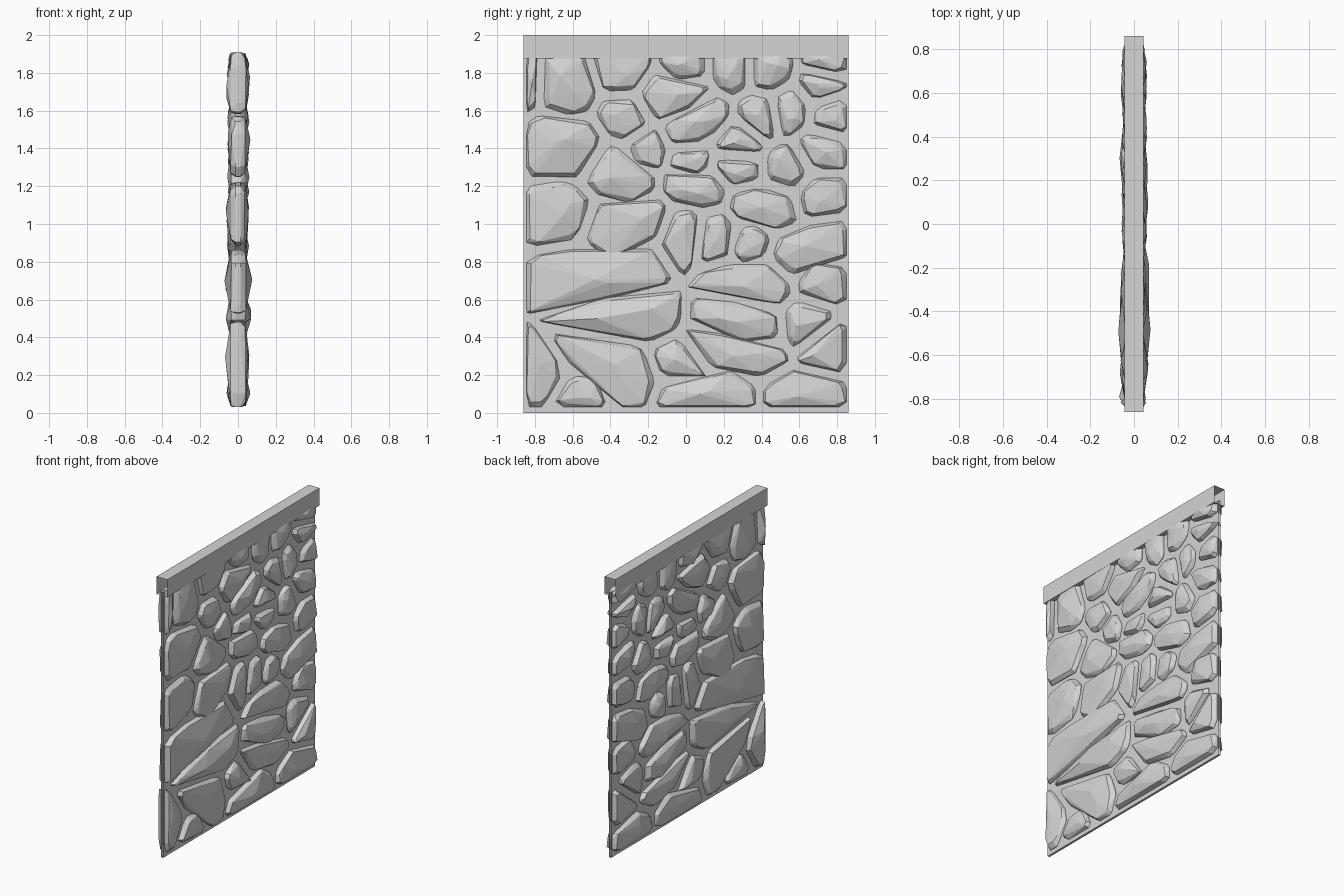
import bpy, bmesh, random
from mathutils import Vector

random.seed(7)
old = bpy.data.objects.get("Cube")
if old:
    bpy.data.objects.remove(old)

HALF_LENGTH = 0.86
MORTAR = 0.024

# Single stone colour
grey = bpy.data.materials.new("stone_grey")
grey.use_nodes = True
colour = (0.66, 0.66, 0.66, 1)
grey.diffuse_color = colour
grey.node_tree.nodes["Principled BSDF"].inputs["Base Color"].default_value = colour


def add_object(name, bm):
    bmesh.ops.recalc_face_normals(bm, faces=bm.faces)
    mesh = bpy.data.meshes.new(name)
    bm.to_mesh(mesh)
    bm.free()
    mesh.materials.append(grey)
    obj = bpy.data.objects.new(name, mesh)
    bpy.context.collection.objects.link(obj)


def open_tube(name, half_width, bottom, top):
    """Rectangular profile swept along y and left open at both ends."""
    bm = bmesh.new()
    profile = [(-half_width, bottom), (half_width, bottom),
               (half_width, top), (-half_width, top)]
    rings = [[bm.verts.new((x, y, z)) for x, z in profile]
             for y in (-HALF_LENGTH, HALF_LENGTH)]
    for i in range(len(profile)):
        bm.faces.new((rings[0][i - 1], rings[0][i], rings[1][i], rings[1][i - 1]))
    add_object(name, bm)


def clip(outline, point, normal):
    """Keep the part of a convex outline behind the line through point."""
    kept = []
    for i, b in enumerate(outline):
        a = outline[i - 1]
        da, db = (a - point).dot(normal), (b - point).dot(normal)
        if da * db < 0:
            kept.append(a.lerp(b, da / (da - db)))
        if db <= 0:
            kept.append(b)
    return kept


def cell_outline(seed, seeds):
    """Ground nearest to this seed, less half a mortar joint on every edge."""
    left, right, low, high = -0.845, 0.85, 0.03, 1.91
    outline = [Vector(p) for p in
               ((left, low), (right, low), (right, high), (left, high))]
    for other in seeds:
        if other != seed:
            normal = (other - seed).normalized()
            joint = MORTAR * random.uniform(0.85, 1.25)
            outline = clip(outline, (seed + other) / 2 - normal * joint, normal)
    # Knock off the sharp corners
    blunt = []
    for i, corner in enumerate(outline):
        for neighbour in (outline[i - 1], outline[(i + 1) % len(outline)]):
            blunt.append(corner.lerp(neighbour, random.uniform(0.08, 0.25)))
    return blunt


def add_stone(bm, outline):
    """Faceted boulder through the wall: belt, chamfered rims, broken peaks."""
    centre = sum(outline, Vector((0, 0))) / len(outline)
    reach = sum((p - centre).length for p in outline) / len(outline)
    points = []
    for side in (-1, 1):
        for p in outline:
            points.append(Vector((side * 0.012, *p)))
            inset = random.uniform(0.006, 0.035) / (p - centre).length
            rim = p.lerp(centre, min(inset, 0.3))
            points.append(Vector((side * random.uniform(0.033, 0.042), *rim)))
        for _ in range(2):
            peak = 0.042 + random.uniform(0.04, 0.15) * min(reach, 0.25)
            top = centre.lerp(random.choice(outline), random.uniform(0.05, 0.45))
            points.append(Vector((side * peak, *top)))
    hull = bmesh.ops.convex_hull(bm, input=[bm.verts.new(p) for p in points])
    spare = {g for g in hull["geom_interior"] + hull["geom_unused"]
             if isinstance(g, bmesh.types.BMVert)}
    bmesh.ops.delete(bm, geom=list(spare), context="VERTS")


# Seeds of the stones by course, y and z in hundredths; long stones have two
courses = {
    "lower_stones": [
        (-78, 20), (-56, 7), (-54, 36, -30, 17), (-2, 6, 28, 10),
        (50, 10, 68, 10), (-2, 27), (12, 37, 40, 28), (73, 33), (63, 46),
        (14, 53, 38, 44), (-52, 47, -15, 54), (-60, 71, -20, 73)],
    "middle_stones": [
        (16, 72, 42, 69), (71, 72), (56, 84, 74, 91), (34, 91),
        (17, 98, 12, 85), (-1, 100, 0, 86), (-38, 97, -18, 106), (-66, 107),
        (31, 110, 47, 108), (71, 114), (-3, 119, 13, 116),
        (-40, 130, -25, 120), (54, 129), (27, 128)],
    "upper_stones": [
        (71, 139), (28, 144), (1, 133), (-20, 138), (-72, 142, -56, 140),
        (-32, 156), (0, 148, 12, 158), (-13, 167, 2, 168), (38, 157),
        (56, 160), (76, 158)],
    "top_stones": [
        (71, 173), (74, 187), (44, 181), (24, 181), (0, 181), (-33, 181),
        (-62, 172), (-92, 173)],
}
courses = {name: [[Vector(s[i:i + 2]) / 100 for i in range(0, len(s), 2)]
                  for s in stones] for name, stones in courses.items()}
all_seeds = [seed for stones in courses.values()
             for stone in stones for seed in stone]

# Thin wall sheet and the coping along its top
open_tube("wall_panel", 0.008, 0, 1.9)
open_tube("wall_coping", 0.043, 1.875, 2)

for name, stones in courses.items():
    bm = bmesh.new()
    for stone in stones:
        add_stone(bm, [p for seed in stone
                       for p in cell_outline(seed, all_seeds)])
    add_object(name, bm)
